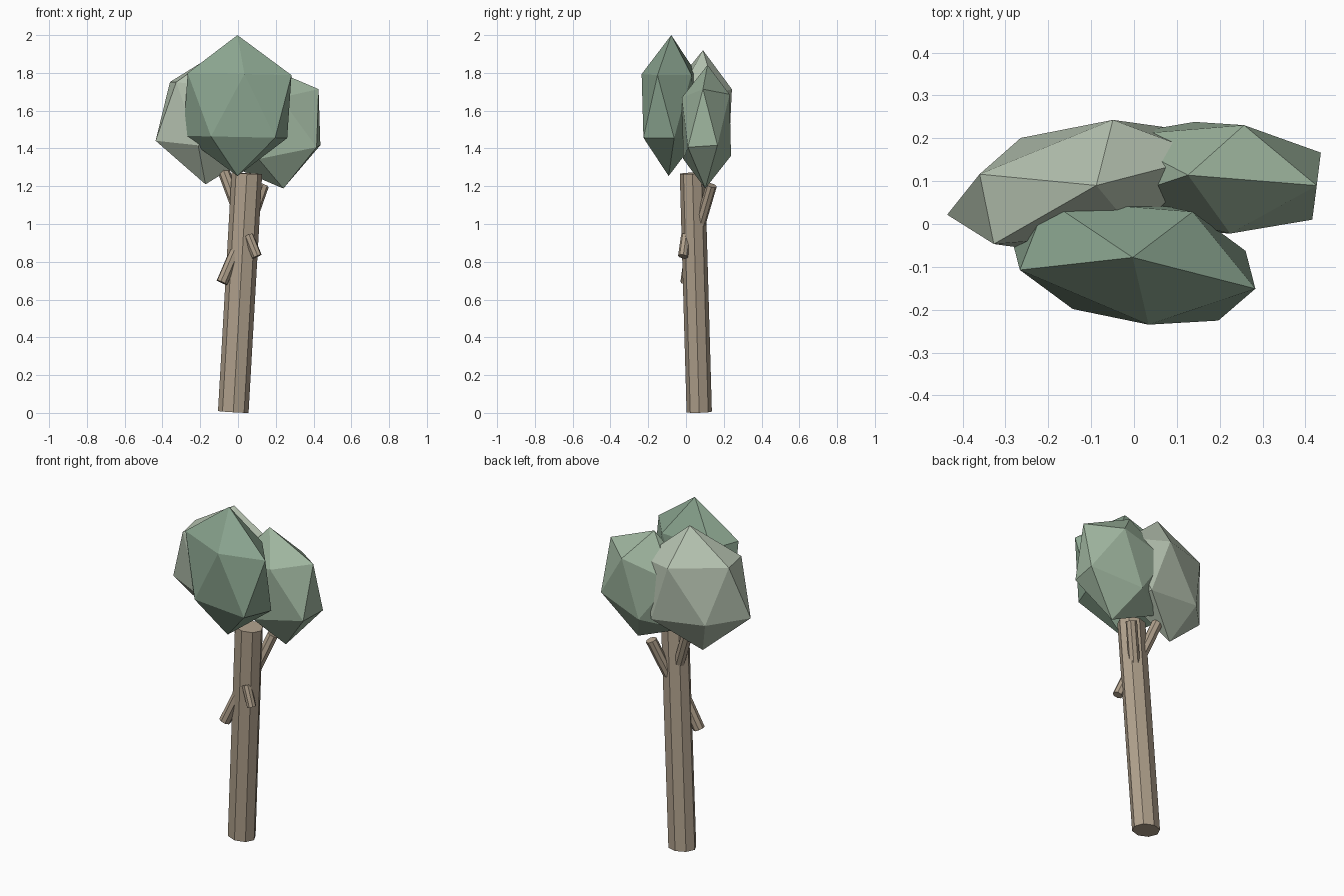
import bpy, bmesh
from math import cos, sin, pi
from mathutils import Vector, Matrix

if "Cube" in bpy.data.objects:
    bpy.data.objects.remove(bpy.data.objects["Cube"])


def material(name, rgb):
    m = bpy.data.materials.new(name)
    m.diffuse_color = (*rgb, 1)
    m.use_nodes = True
    m.node_tree.nodes["Principled BSDF"].inputs["Base Color"].default_value = m.diffuse_color
    return m


def add_object(name, bm, mat):
    bmesh.ops.recalc_face_normals(bm, faces=bm.faces[:])
    mesh = bpy.data.meshes.new(name)
    bm.to_mesh(mesh)
    bm.free()
    mesh.materials.append(mat)
    ob = bpy.data.objects.new(name, mesh)
    bpy.context.collection.objects.link(ob)
    return ob


def log(name, start, end, rx, ry, sides, mat):
    """Straight faceted cylinder between two points, slightly flattened in y."""
    start, end = Vector(start), Vector(end)
    axis = end - start
    turn = Vector((0, 0, 1)).rotation_difference(axis).to_matrix().to_4x4()
    bm = bmesh.new()
    bmesh.ops.create_cone(bm, cap_ends=True, segments=sides,
                          radius1=1, radius2=1, depth=axis.length)
    bm.transform(Matrix.Translation((start + end) / 2) @ turn
                 @ Matrix.Diagonal((rx, ry, 1, 1)))
    return add_object(name, bm, mat)


def leaf_clump(name, centre, a, b, up, mat):
    """Squashed icosahedron: poles along up, rings spanned by a and b."""
    centre, a, b, up = map(Vector, (centre, a, b, up))
    offsets = [up] + [up * 0.447 + a * cos(k * 2 * pi / 5) + b * sin(k * 2 * pi / 5)
                      for k in range(5)]
    bm = bmesh.new()
    for o in offsets:
        bm.verts.new(centre + o)
        bm.verts.new(centre - o)
    bmesh.ops.convex_hull(bm, input=bm.verts[:])
    return add_object(name, bm, mat)


bark = material("bark", (0.43, 0.35, 0.26))
green = material("leaf_green", (0.26, 0.38, 0.28))
mid = material("leaf_mid", (0.35, 0.47, 0.35))
pale = material("leaf_pale", (0.48, 0.56, 0.45))

# Leaning trunk
log("trunk", (-0.025, 0.07, 0.005), (0.047, 0.034, 1.268), 0.081, 0.067, 8, bark)

# Branch stubs
for name, inner, outer, r in [
    ("branch_low_left", (0.01, 0.03, 0.91), (-0.085, 0.0, 0.69), 0.032),
    ("branch_low_right", (0.055, 0.0, 0.94), (0.1, -0.016, 0.828), 0.028),
    ("branch_high_right", (0.06, 0.075, 1.0), (0.132, 0.135, 1.205), 0.032),
    ("branch_high_left", (0.01, 0.06, 1.05), (-0.08, 0.1, 1.29), 0.032),
]:
    log(name, inner, outer, r, r * 0.9, 8, bark)

# Leaf clumps
leaf_clump("leaves_front", (-0.003, -0.085, 1.627), (0.037, -0.153, 0),
           (0.289, -0.023, -0.006), (0, 0.007, 0.373), green)
leaf_clump("leaves_left", (-0.13, 0.09, 1.565), (0.062, 0.153, -0.01),
           (-0.282, -0.022, 0.033), (0.042, 0, 0.355), pale)
leaf_clump("leaves_right", (0.183, 0.108, 1.515), (0.269, -0.021, 0.053),
           (0.017, 0.133, 0.009), (-0.057, 0.006, 0.327), mid)
